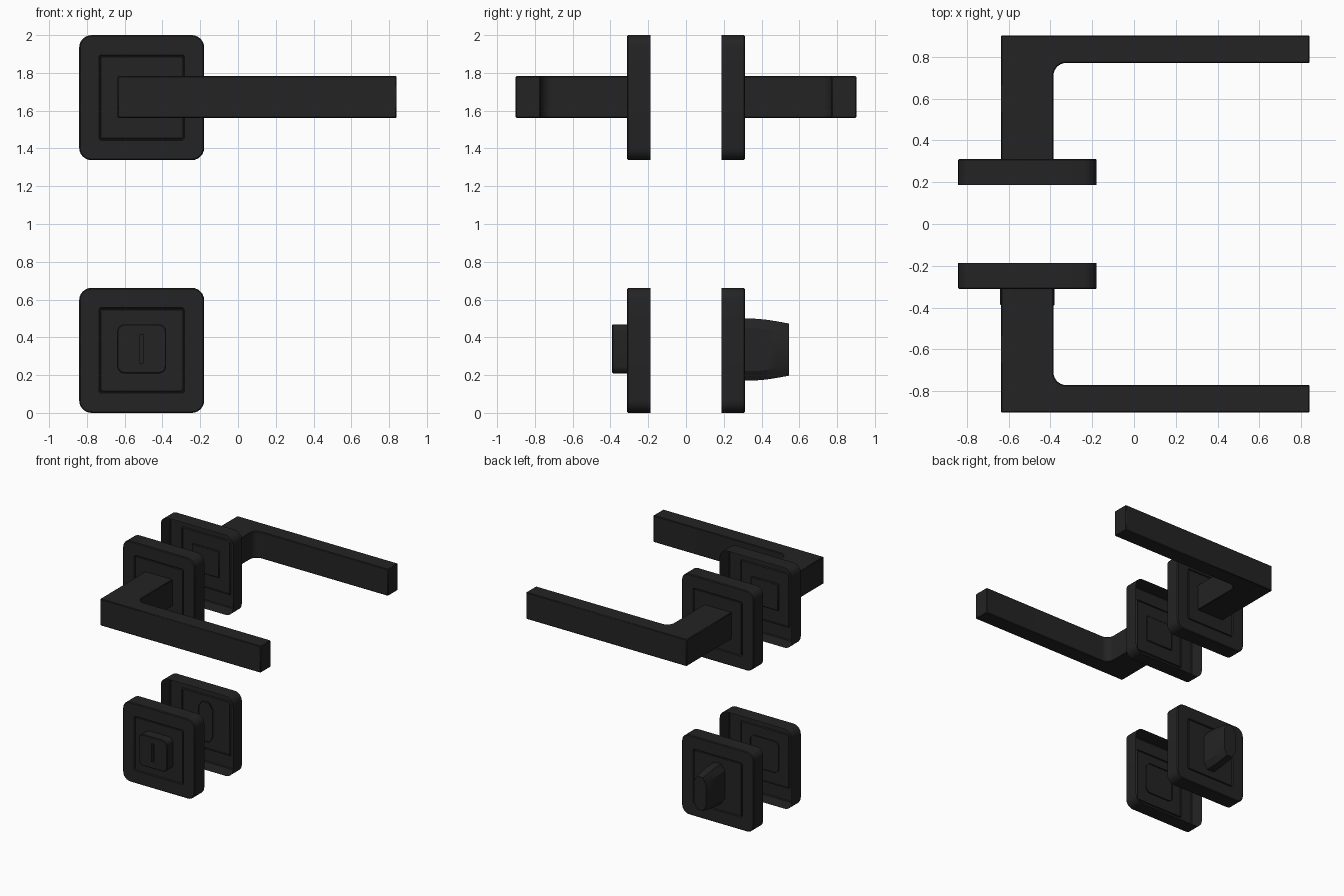
import bpy, bmesh
from math import sin, cos, pi, radians

if "Cube" in bpy.data.objects:
    bpy.data.objects.remove(bpy.data.objects["Cube"])

CX = -0.51                # shared x centre of all plates
Z_TOP, Z_LOW = 1.669, 0.331

mat = bpy.data.materials.new("matte_black")
mat.diffuse_color = (0.017, 0.017, 0.017, 1)
mat.use_nodes = True
mat.node_tree.nodes["Principled BSDF"].inputs["Base Color"].default_value = mat.diffuse_color


def rounded(w, h, r, n=6):
    """Rounded rectangle in (x, z), given half sizes."""
    pts = []
    for k, (sx, sz) in enumerate([(1, -1), (1, 1), (-1, 1), (-1, -1)]):
        for i in range(n + 1):
            a = -pi / 2 + k * pi / 2 + i / n * pi / 2
            pts.append((sx * (w - r) + r * cos(a), sz * (h - r) + r * sin(a)))
    return pts


def finish(name, bm):
    me = bpy.data.meshes.new(name)
    bm.to_mesh(me)
    bm.free()
    ob = bpy.data.objects.new(name, me)
    bpy.context.collection.objects.link(ob)
    me.materials.append(mat)
    bpy.context.view_layer.objects.active = ob
    ob.select_set(True)
    bpy.ops.object.shade_smooth_by_angle(angle=radians(30))
    ob.select_set(False)
    return ob


def loft(name, side, cz, sections):
    """Bridge (distance from centre, outline) sections; cap the outer end, leave the door side open."""
    bm = bmesh.new()
    rings = [[bm.verts.new((CX + x, side * y, cz + z)) for x, z in pts]
             for y, pts in sections]
    faces = []
    for a, b in zip(rings, rings[1:]):
        for i in range(len(a)):
            j = (i + 1) % len(a)
            faces.append(bm.faces.new((a[i], a[j], b[j], b[i])))
    faces.append(bm.faces.new(rings[-1]))
    if side > 0:
        bmesh.ops.reverse_faces(bm, faces=faces)
    return finish(name, bm)


def rose(name, side, cz):
    # hollow square cover with a shallow recessed panel
    loft(name, side, cz, [
        (0.187, rounded(0.331, 0.331, 0.066)),
        (0.306, rounded(0.331, 0.331, 0.066)),
        (0.312, rounded(0.325, 0.325, 0.060)),
        (0.312, rounded(0.226, 0.226, 0.012)),
        (0.302, rounded(0.222, 0.222, 0.010)),
        (0.302, rounded(0.217, 0.217, 0.008)),
        (0.310, rounded(0.215, 0.215, 0.008))])


def lever(name, side):
    # L-shaped plan with a filleted inner corner, extruded upward
    r, xi, yi = 0.06, -0.385, 0.77
    plan = [(-0.637, 0.30), (xi, 0.30)]
    for i in range(9):
        a = pi - i / 8 * pi / 2
        plan.append((xi + r + r * cos(a), yi - r + r * sin(a)))
    plan += [(0.84, yi), (0.84, 0.902), (-0.637, 0.902)]
    bm = bmesh.new()
    face = bm.faces.new([bm.verts.new((x, side * y, 1.561)) for x, y in plan])
    ext = bmesh.ops.extrude_face_region(bm, geom=[face])
    bmesh.ops.translate(bm, vec=(0, 0, 0.222),
                        verts=[v for v in ext["geom"] if isinstance(v, bmesh.types.BMVert)])
    bmesh.ops.recalc_face_normals(bm, faces=bm.faces)
    ob = finish(name, bm)
    bev = ob.modifiers.new("soft_edges", "BEVEL")
    bev.width, bev.segments, bev.limit_method = 0.005, 1, 'ANGLE'
    bev.angle_limit = radians(40)


# plates and levers on both sides of the door
for side, tag in ((-1, "front"), (1, "back")):
    rose(tag + "_upper_rose", side, Z_TOP)
    rose(tag + "_lower_rose", side, Z_LOW)
    lever(tag + "_lever", side)

# emergency release button with a screwdriver slot
loft("release_button", -1, Z_LOW + 0.008, [
    (0.30, rounded(0.13, 0.13, 0.04)),
    (0.386, rounded(0.13, 0.13, 0.04)),
    (0.391, rounded(0.125, 0.125, 0.035)),
    (0.391, rounded(0.011, 0.076, 0.004)),
    (0.360, rounded(0.011, 0.076, 0.004))])


# thumb turn: chamfered bar that tapers outward
def bar(w, h):
    c, d = 0.5 * w, h - 0.05
    return [(c, -h), (w, -d), (w, d), (c, h), (-c, h), (-w, d), (-w, -d), (-c, -h)]


loft("thumb_turn", 1, Z_LOW + 0.004, [
    (0.30, bar(0.064, 0.164)), (0.36, bar(0.063, 0.164)), (0.42, bar(0.061, 0.159)),
    (0.48, bar(0.058, 0.150)), (0.545, bar(0.055, 0.138))])
